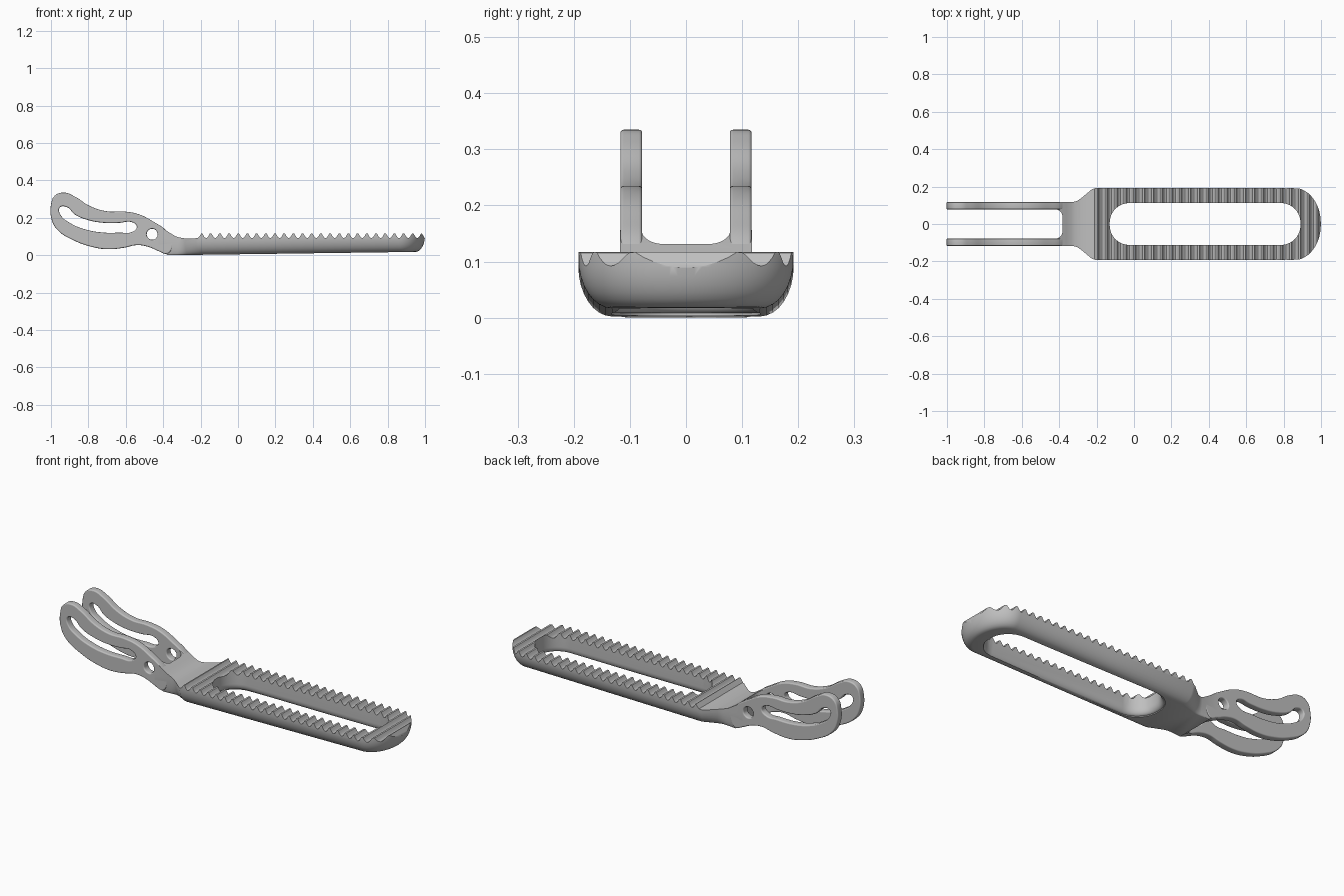
import bpy, bmesh, math
from mathutils import Vector

if "Cube" in bpy.data.objects:
    bpy.data.objects.remove(bpy.data.objects["Cube"])

grey = bpy.data.materials.new("light grey")
grey.use_nodes = True
COLOUR = (0.52, 0.52, 0.52, 1)
grey.diffuse_color = COLOUR
grey.node_tree.nodes["Principled BSDF"].inputs["Base Color"].default_value = COLOUR


def add_mesh(name, bm):
    bmesh.ops.recalc_face_normals(bm, faces=bm.faces)
    mesh = bpy.data.meshes.new(name)
    bm.to_mesh(mesh)
    bm.free()
    mesh.materials.append(grey)
    obj = bpy.data.objects.new(name, mesh)
    bpy.context.collection.objects.link(obj)
    return obj


def activate(obj):
    bpy.ops.object.select_all(action="DESELECT")
    obj.select_set(True)
    bpy.context.view_layer.objects.active = obj


def boolean(obj, cutter, operation):
    cutter.hide_render = True
    mod = obj.modifiers.new("cut", "BOOLEAN")
    mod.operation, mod.solver, mod.object = operation, "EXACT", cutter
    activate(obj)
    bpy.ops.object.modifier_apply(modifier=mod.name)
    bpy.data.objects.remove(cutter)


def inward(points):
    """Mitred inward direction at every point of a counterclockwise outline."""
    result = []
    for i, p in enumerate(points):
        a = (p - points[i - 1]).normalized()
        b = (points[(i + 1) % len(points)] - p).normalized()
        na, nb = Vector((-a.y, a.x)), Vector((-b.y, b.x))
        result.append((na + nb) / (1 + na.dot(nb)))
    return result


def loft(name, points, levels, inset, tilt=0):
    """Stack a plan outline; each level is (height, fraction of the inset)."""
    bm = bmesh.new()
    dirs = inward(points)
    rings = []
    for z, f in levels:
        ring = []
        for p, d in zip(points, dirs):
            q = p + d * inset(p.x) * f
            ring.append(bm.verts.new((q.x, q.y, z + tilt * (q.x + 0.38))))
        rings.append(ring)
    n = len(points)
    for low, high in zip(rings, rings[1:]):
        for i in range(n):
            j = (i + 1) % n
            bm.faces.new((low[i], low[j], high[j], high[i]))
    bm.faces.new(rings[0][::-1])
    bm.faces.new(rings[-1])
    return add_mesh(name, bm)


def round_levels(height, top, steps=8):
    angles = [math.pi / 2 * i / steps for i in range(steps + 1)]
    return [(height * (1 - math.cos(a)), 1 - math.sin(a)) for a in angles] + [(top, 0)]


def rounded_rect(x0, x1, half, r, steps=10):
    pts = []
    for k, (cx, cy) in enumerate([(x1 - r, half - r), (x0 + r, half - r),
                                  (x0 + r, r - half), (x1 - r, r - half)]):
        for i in range(steps + 1):
            a = math.pi / 2 * (k + i / steps)
            pts.append(Vector((cx + r * math.cos(a), cy + r * math.sin(a))))
    return pts


def ramp(x, x0, x1, a, b):
    t = min(1, max(0, (x - x0) / (x1 - x0)))
    return a + (b - a) * t


# Body plan: rounded tip, parallel rails, tapered neck
WIDTH, NECK, END = 0.192, 0.1175, -0.425
half = [Vector((0.86 + 0.14 * math.cos(a), WIDTH * math.sin(a)))
        for a in (math.pi / 2 * i / 20 for i in range(21))]
half += [Vector(p) for p in [(0.3, WIDTH), (-0.205, WIDTH), (-0.225, 0.186), (-0.285, 0.136),
                             (-0.305, 0.123), (-0.325, NECK), (END, NECK)]]
plan = half + [Vector((p.x, -p.y)) for p in reversed(half[1:])]


def body_inset(x):
    return ramp(x, -0.34, -0.22, 0.007, 0.06) if x < 0 else ramp(x, 0.86, 1, 0.06, 0.05)


body = loft("toothed_body", plan, round_levels(0.09, 0.25), body_inset, tilt=0.0135)

# Side profile with a scalloped row of teeth along the top
profile = [(END - 0.02, 0.03), (-0.42, 0.02), (-0.38, 0.004), (-0.36, -0.05),
           (1.05, -0.05), (1.05, 0.08), (1.0, 0.087), (0.993, 0.1)]
teeth, steps, pitch = 24, 10, 0.0491
for i in range(teeth * steps, -1, -1):
    scallop = abs(math.sin(math.pi * i / steps))
    profile.append((-0.195 + pitch * i / steps, min(0.117, 0.092 + 0.034 * (1 - scallop))))
profile += [(-0.212, 0.094), (-0.235, 0.089), (-0.285, 0.09), (-0.315, 0.095), (-0.335, 0.102),
            (-0.36, 0.117), (-0.385, 0.133), (END - 0.02, 0.168)]
bm = bmesh.new()
face = bm.faces.new([bm.verts.new((x, -0.4, z)) for x, z in profile])
side = bmesh.ops.extrude_face_region(bm, geom=[face])["geom"]
bmesh.ops.translate(bm, vec=(0, 0.8, 0), verts=[g for g in side if isinstance(g, bmesh.types.BMVert)])
boolean(body, add_mesh("side_cutter", bm), "INTERSECT")

# Long slot with softened lower rim, and the gap between the arms
slot_levels = [(-0.05, 1)] + [(z + 0.008, f) for z, f in round_levels(0.035, 0.3)]
boolean(body, loft("slot_cutter", rounded_rect(-0.13, 0.89, 0.112, 0.105), slot_levels,
                   lambda x: -0.02), "DIFFERENCE")
boolean(body, loft("gap_cutter", rounded_rect(-0.6, -0.382, 0.0785, 0.04),
                   [(-0.1, 0), (0.4, 0)], lambda x: 0), "DIFFERENCE")
activate(body)
bpy.ops.object.shade_smooth_by_angle(angle=math.radians(32))

# Curved arms: outline, arc slot and pivot hole
arm_outline = [(-1, 0.27), (-0.98, 0.318), (-0.93, 0.335), (-0.875, 0.315), (-0.79, 0.262),
               (-0.70, 0.235), (-0.61, 0.234), (-0.53, 0.219), (-0.45, 0.178), (-0.385, 0.134),
               (-0.352, 0.09), (-0.352, 0.04), (-0.38, 0.008), (-0.42, 0.02), (-0.48, 0.045),
               (-0.54, 0.054), (-0.61, 0.04), (-0.69, 0.032), (-0.77, 0.042), (-0.875, 0.078),
               (-0.965, 0.135), (-0.996, 0.19)]
arc = [Vector(p) for p in [(-0.933, 0.238), (-0.885, 0.195), (-0.805, 0.162),
                           (-0.714, 0.147), (-0.634, 0.147), (-0.567, 0.151)]]


def capsule(path, r):
    tangents = [(path[min(i + 1, len(path) - 1)] - path[max(i - 1, 0)]).normalized()
                for i in range(len(path))]
    normals = [Vector((-t.y, t.x)) for t in tangents]
    upper = [p + n * r for p, n in zip(path, normals)]
    lower = [p - n * r for p, n in zip(path, normals)]
    cap_a, cap_b = path[0] - tangents[0] * r, path[-1] + tangents[-1] * r
    return upper + [cap_b] + lower[::-1] + [cap_a]


hole = [(-0.459 + 0.029 * math.cos(a), 0.112 + 0.029 * math.sin(a))
        for a in (math.pi / 4 * i for i in range(8))]


def arm(name, y):
    curve = bpy.data.curves.new(name, "CURVE")
    curve.dimensions, curve.fill_mode = "2D", "BOTH"
    edge = 0.006
    curve.bevel_depth, curve.offset, curve.bevel_resolution = edge, -edge, 3
    curve.extrude = 0.0195 - edge
    for points in (arm_outline, capsule(arc, 0.026), hole):
        spline = curve.splines.new("BEZIER")
        spline.bezier_points.add(len(points) - 1)
        for bp, p in zip(spline.bezier_points, points):
            bp.co = (p[0], p[1], 0)
            bp.handle_left_type = bp.handle_right_type = "AUTO"
        spline.use_cyclic_u, spline.resolution_u = True, 6
    curve.materials.append(grey)
    obj = bpy.data.objects.new(name, curve)
    bpy.context.collection.objects.link(obj)
    obj.location.y = y
    obj.rotation_euler.x = math.pi / 2
    activate(obj)
    bpy.ops.object.convert(target="MESH")
    bpy.ops.object.shade_smooth_by_angle(angle=math.radians(32))


arm("front_arm", -0.0975)
arm("back_arm", 0.0975)
